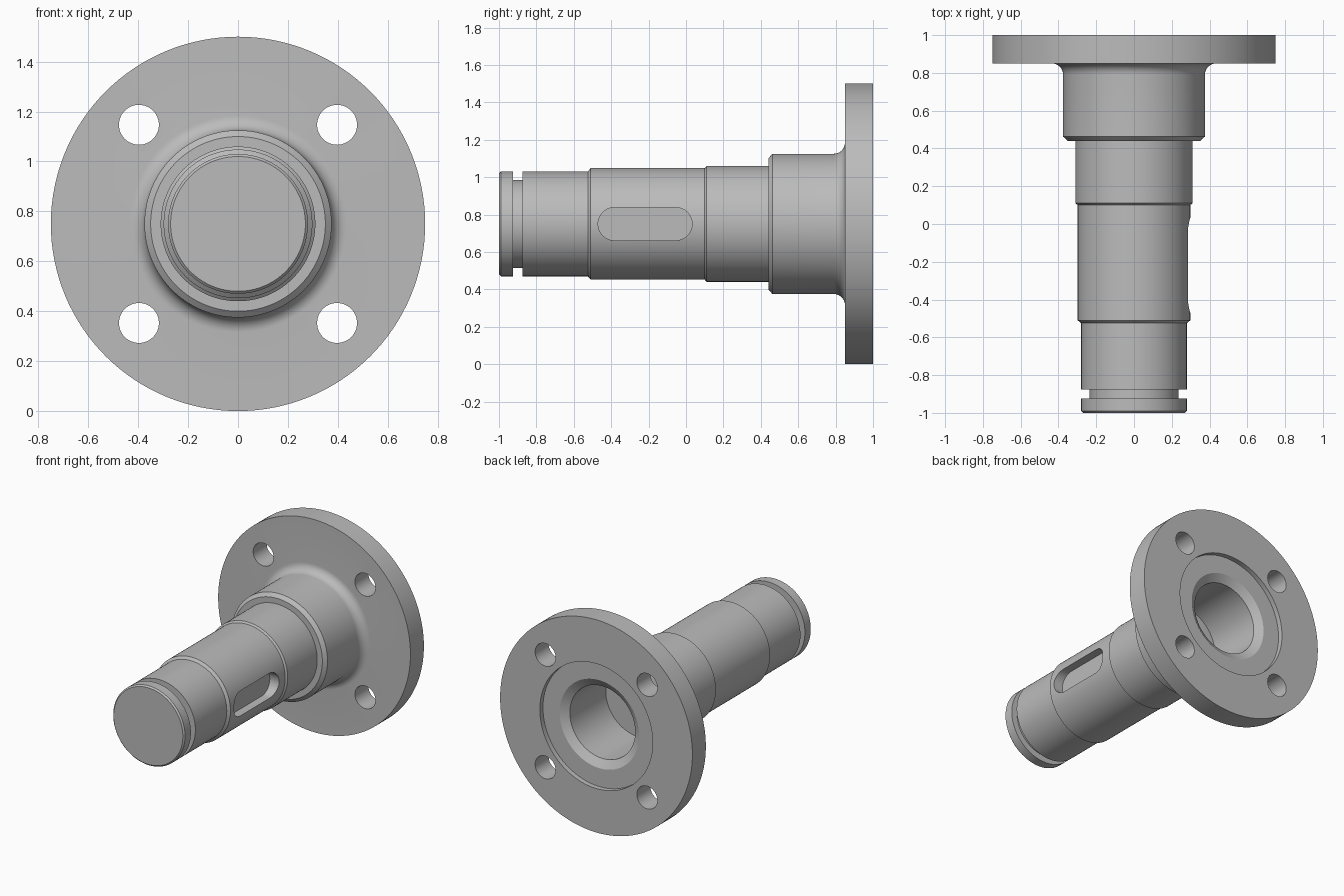
import bpy, bmesh
from math import sin, cos, pi, radians
from mathutils import Matrix, Vector

cube = bpy.data.objects.get("Cube")
if cube:
    bpy.data.objects.remove(cube, do_unlink=True)

AXIS_Z = 0.75
SEGMENTS = 128

steel = bpy.data.materials.new("steel_grey")
steel.use_nodes = True
GREY = (0.5, 0.5, 0.5, 1)
steel.diffuse_color = GREY
steel.node_tree.nodes["Principled BSDF"].inputs["Base Color"].default_value = GREY


def make_object(name, bm):
    bmesh.ops.recalc_face_normals(bm, faces=bm.faces)
    mesh = bpy.data.meshes.new(name)
    bm.to_mesh(mesh)
    bm.free()
    mesh.materials.append(steel)
    obj = bpy.data.objects.new(name, mesh)
    bpy.context.collection.objects.link(obj)
    return obj


def lathe(name, profile):
    """Revolve (y, radius) points around the shaft axis."""
    bm = bmesh.new()
    verts = [bm.verts.new((0, y, AXIS_Z + r)) for y, r in profile]
    edges = [bm.edges.new(pair) for pair in zip(verts, verts[1:])]
    bmesh.ops.spin(bm, geom=verts + edges, cent=(0, 0, AXIS_Z), axis=(0, 1, 0),
                   angle=2 * pi, steps=SEGMENTS, use_merge=True)
    bmesh.ops.remove_doubles(bm, verts=bm.verts, dist=1e-5)
    return make_object(name, bm)


def prism(name, outline, offset):
    """Extrude a closed outline into a solid cutter."""
    bm = bmesh.new()
    face = bm.faces.new([bm.verts.new(p) for p in outline])
    new = bmesh.ops.extrude_face_region(bm, geom=[face])["geom"]
    bmesh.ops.translate(bm, vec=offset,
                        verts=[v for v in new if isinstance(v, bmesh.types.BMVert)])
    return make_object(name, bm)


def cut(target, cutter):
    mod = target.modifiers.new("cut", "BOOLEAN")
    mod.operation = "DIFFERENCE"
    mod.solver = "EXACT"
    mod.object = cutter
    cutter.hide_render = True
    bpy.context.view_layer.objects.active = target
    bpy.ops.object.modifier_apply(modifier=mod.name)
    bpy.data.objects.remove(cutter, do_unlink=True)


# Stepped shaft with ring groove and chamfered shoulders
shaft = [(-1, 0), (-1, 0.27), (-0.99, 0.28), (-0.925, 0.28), (-0.925, 0.235),
         (-0.875, 0.235), (-0.875, 0.28), (-0.525, 0.28), (-0.51, 0.298),
         (0.1, 0.298), (0.11, 0.31), (0.44, 0.31), (0.44, 0.35), (0.462, 0.375)]

# Rounded fillet where the shaft meets the flange
FILLET = 0.06
fillet = [(0.85 - FILLET + FILLET * sin(a), 0.375 + FILLET - FILLET * cos(a))
          for a in (i * pi / 20 for i in range(11))]

# Flange, then back recess, chamfer and blind bore
flange = [(0.85, 0.75), (1, 0.75), (1, 0.44), (0.965, 0.44), (0.965, 0.31),
          (0.93, 0.255), (0.53, 0.255), (0.53, 0)]

body = lathe("flanged_shaft", shaft + fillet + flange)

# Four bolt holes
BOLT, HOLE = 0.397, 0.08
for sx in (-1, 1):
    for sz in (-1, 1):
        ring = [(sx * BOLT + HOLE * cos(a), 0.8, AXIS_Z + sz * BOLT + HOLE * sin(a))
                for a in (2 * pi * i / 48 for i in range(48))]
        cut(body, prism("bolt_hole_cutter", ring, (0, 0.3, 0)))

# Round-ended keyway on the left side
KEY_R, KEY_START, KEY_END = 0.088, -0.47, 0.033
slot = []
for centre, start in ((KEY_END - KEY_R, -pi / 2), (KEY_START + KEY_R, pi / 2)):
    for i in range(25):
        a = start + pi * i / 24
        slot.append((0.225, centre + KEY_R * cos(a), AXIS_Z + KEY_R * sin(a)))
cut(body, prism("keyway_cutter", slot, (0.2, 0, 0)))

# Smooth round surfaces, crisp machined edges
bpy.ops.object.select_all(action="DESELECT")
body.select_set(True)
bpy.context.view_layer.objects.active = body
bpy.ops.object.shade_smooth_by_angle(angle=radians(25))
